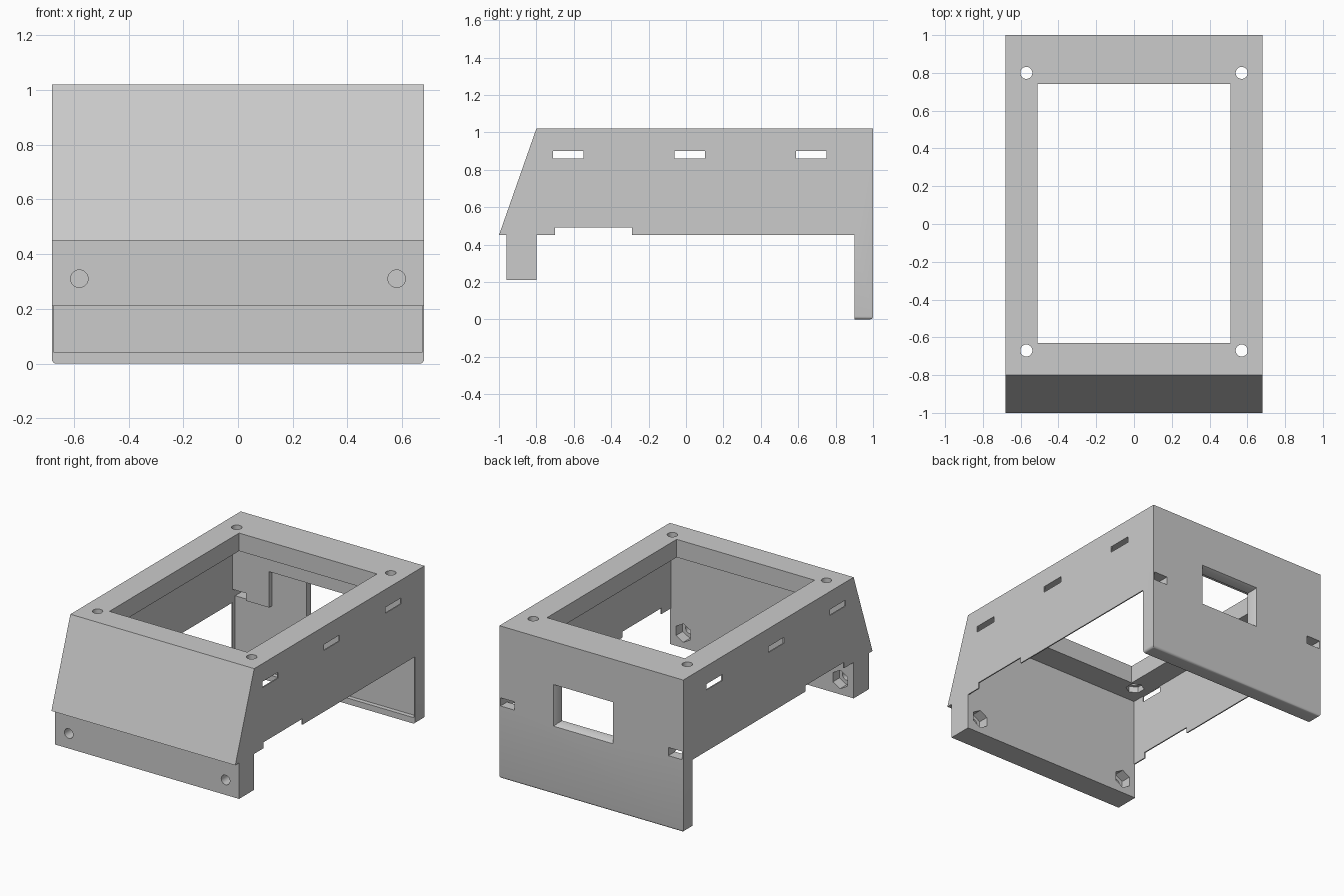
import bpy, bmesh, math
from mathutils import Matrix

cube = bpy.data.objects.get("Cube")
if cube:
    bpy.data.objects.remove(cube, do_unlink=True)

W = 0.68       # outer half width
IN = 0.672     # inner half width, leaving thin side walls

grey = bpy.data.materials.new("plain_grey")
grey.use_nodes = True
grey.diffuse_color = (0.6, 0.6, 0.6, 1)
grey.node_tree.nodes["Principled BSDF"].inputs["Base Color"].default_value = (0.6, 0.6, 0.6, 1)


def add_object(name, bm):
    bmesh.ops.recalc_face_normals(bm, faces=bm.faces)
    mesh = bpy.data.meshes.new(name)
    bm.to_mesh(mesh)
    bm.free()
    mesh.materials.append(grey)
    obj = bpy.data.objects.new(name, mesh)
    bpy.context.collection.objects.link(obj)
    return obj


def box(name, x, y, z, flare=0):
    """Box from three (low, high) ranges; flare widens its far y end."""
    bm = bmesh.new()
    bmesh.ops.create_cube(bm, size=1)
    for v in bm.verts:
        sx, sy, sz = (c > 0 for c in v.co)
        grow = flare if sy else 0
        v.co = (x[sx] + (grow if sx else -grow), y[sy], z[sz] + (grow if sz else -grow))
    return add_object(name, bm)


def prism(name, centre, radius, depth, sides, along_y=False):
    bm = bmesh.new()
    bmesh.ops.create_cone(bm, cap_ends=True, segments=sides, radius1=radius, radius2=radius, depth=depth)
    turn = Matrix.Rotation(math.pi / 2, 4, 'X') if along_y else Matrix()
    bm.transform(Matrix.Translation(centre) @ turn)
    return add_object(name, bm)


# Outer housing: side profile extruded across the width
profile = [(-1, 0.45), (-0.8, 1.02), (1, 1.02), (1, 0), (0.9, 0), (0.9, 0.45),
           (-0.8, 0.45), (-0.8, 0.21), (-0.96, 0.21), (-0.96, 0.45)]
bm = bmesh.new()
face = bm.faces.new([bm.verts.new((-W, y, z)) for y, z in profile])
side = bmesh.ops.extrude_face_region(bm, geom=[face])
bmesh.ops.translate(bm, verts=[g for g in side["geom"] if isinstance(g, bmesh.types.BMVert)], vec=(2 * W, 0, 0))

# Rounded lower edge of the back wall
low = [e for e in bm.edges if all(v.co.z < 0.001 for v in e.verts)
       and any(v.co.y > 0.95 for v in e.verts)]
bmesh.ops.bevel(bm, geom=low, offset=0.016, segments=4, profile=0.5, affect='EDGES')
housing = add_object("housing", bm)

cutters = [
    box("cavity", (-IN, IN), (-0.8, 0.9), (-0.1, 0.9)),
    box("top_opening", (-0.51, 0.51), (-0.63, 0.74), (0.8, 1.1)),
    box("side_notch", (-1, 1), (-0.7, -0.29), (0.4, 0.49)),
    box("back_pocket", (-IN, IN), (0.85, 0.93), (0.04, 0.49)),
    box("back_pocket_upper", (-0.4, 0.4), (0.85, 0.93), (0.3, 0.73)),
    box("back_window", (-0.145, 0.265), (0.85, 1.1), (0.47, 0.718)),
    box("window_flare", (-0.145, 0.265), (0.97, 1.03), (0.47, 0.718), 0.03),
]

# Vent slots through both side walls
for y in (-0.63, 0.02, 0.67):
    cutters.append(box("vent_slot", (-1, 1), (y - 0.082, y + 0.082), (0.86, 0.8995)))

for s in (-1, 1):
    # Slots at the outer ends of the back wall
    cutters.append(box("back_slot", sorted((s * 0.57, s * IN)), (0.85, 1.1), (0.485, 0.54)))
    # Front fixing holes with nut recesses behind
    cutters.append(prism("front_hole", (s * 0.58, -0.88, 0.31), 0.032, 0.4, 24, True))
    cutters.append(prism("front_nut", (s * 0.58, -0.8, 0.31), 0.062, 0.14, 6, True))
    # Top fixing holes with nut recesses beneath
    for y in (-0.67, 0.8):
        cutters.append(prism("top_hole", (s * 0.57, y, 0.96), 0.032, 0.4, 24))
        cutters.append(prism("top_nut", (s * 0.57, y, 0.89), 0.058, 0.1, 6))

bpy.ops.object.select_all(action='DESELECT')
bpy.context.view_layer.objects.active = housing
housing.select_set(True)
for cutter in cutters:
    cutter.hide_render = True
    mod = housing.modifiers.new("cut", 'BOOLEAN')
    mod.operation, mod.solver, mod.object = 'DIFFERENCE', 'EXACT', cutter
    bpy.ops.object.modifier_apply(modifier=mod.name)
    bpy.data.objects.remove(cutter, do_unlink=True)

bpy.ops.object.shade_smooth_by_angle(angle=math.radians(28))
